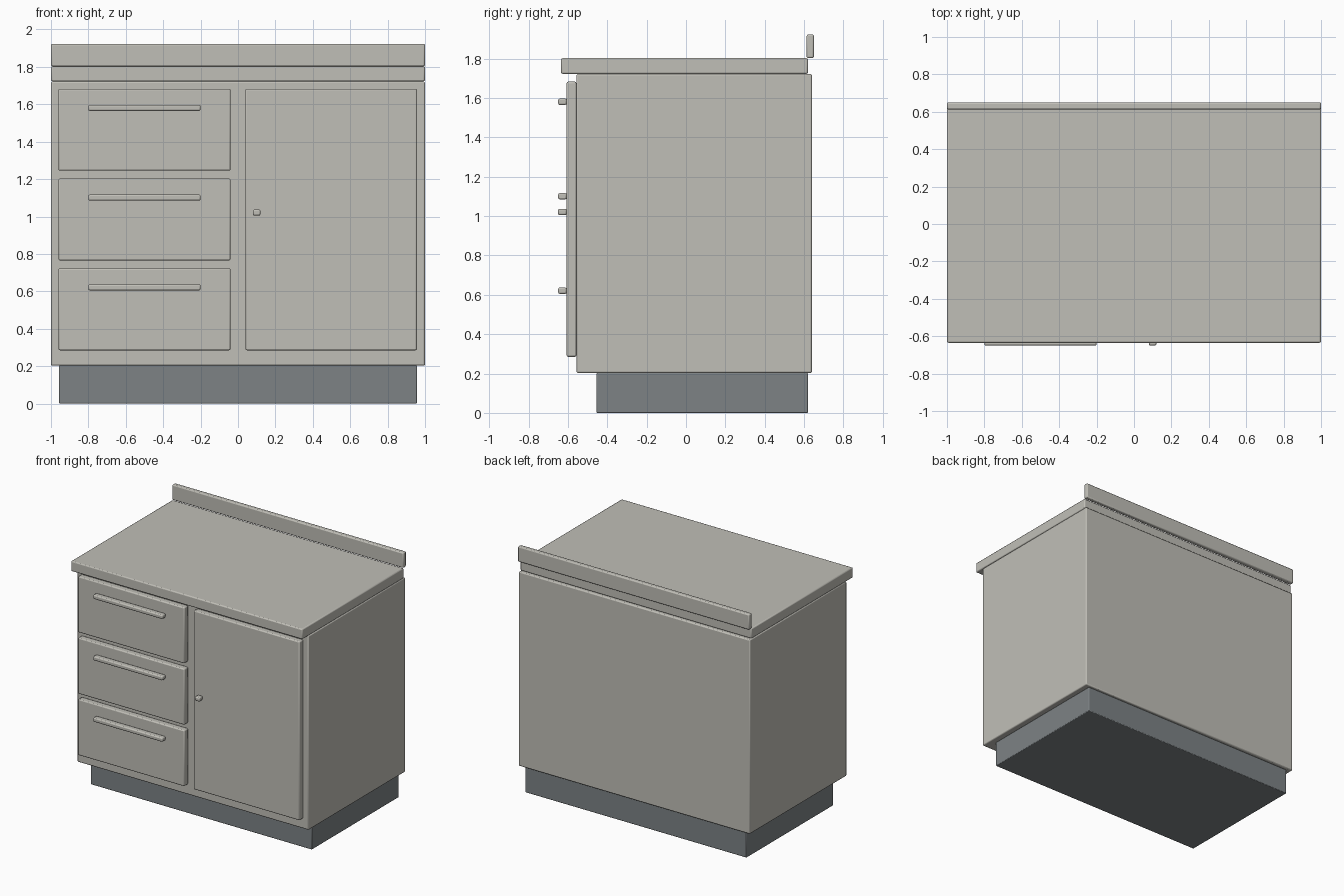
import bpy

if "Cube" in bpy.data.objects:
    bpy.data.objects.remove(bpy.data.objects["Cube"])


def material(name, rgb):
    m = bpy.data.materials.new(name)
    m.diffuse_color = (*rgb, 1.0)
    m.use_nodes = True
    m.node_tree.nodes["Principled BSDF"].inputs["Base Color"].default_value = m.diffuse_color
    return m


cream = material("warm grey", (0.53, 0.52, 0.475))
slate = material("slate grey", (0.205, 0.225, 0.235))


def box(name, x, y, z, mat, bevel=0.008):
    """Softly bevelled box from (min, max) ranges."""
    bpy.ops.mesh.primitive_cube_add(size=1)
    ob = bpy.context.object
    ob.name = name
    ob.location = [(r[0] + r[1]) / 2 for r in (x, y, z)]
    ob.scale = [r[1] - r[0] for r in (x, y, z)]
    bpy.ops.object.transform_apply(location=False, rotation=False, scale=True)
    ob.data.materials.append(mat)
    mod = ob.modifiers.new("soft_edges", 'BEVEL')
    mod.width = bevel
    mod.segments = 2
    bpy.ops.object.shade_smooth_by_angle(angle=0.6)
    return ob


# Recessed plinth, carcass, worktop and backsplash
box("plinth", (-0.957, 0.957), (-0.455, 0.62), (0, 0.203), slate, 0.005)
box("cabinet_body", (-1, 1), (-0.557, 0.64), (0.203, 1.722), cream)
box("worktop", (-1, 1), (-0.635, 0.62), (1.723, 1.803), cream)
box("backsplash", (-1, 1), (0.613, 0.65), (1.803, 1.923), cream)

# Three drawers with bar handles
for i, (z0, z1, hz) in enumerate([(1.245, 1.683, 1.581),
                                  (0.765, 1.203, 1.101),
                                  (0.285, 0.723, 0.621)]):
    box(f"drawer_front_{i + 1}", (-0.96, -0.04), (-0.607, -0.557), (z0, z1), cream)
    box(f"drawer_handle_{i + 1}", (-0.8, -0.2), (-0.65, -0.606),
        (hz - 0.016, hz + 0.016), cream)

# Door with small knob
box("door", (0.04, 0.957), (-0.607, -0.557), (0.285, 1.683), cream)
box("door_knob", (0.08, 0.12), (-0.65, -0.606), (1.005, 1.037), cream)
